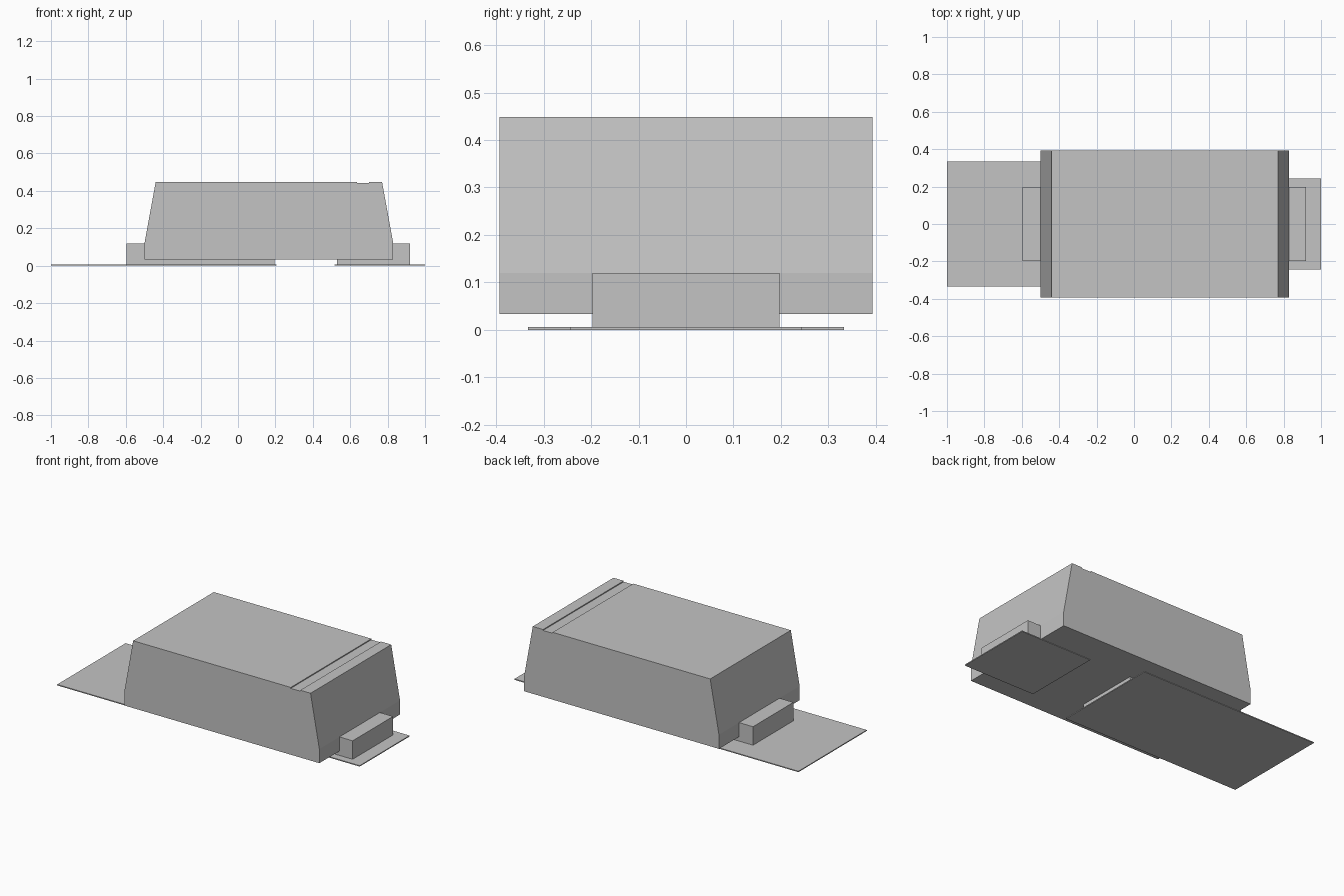
import bpy, bmesh

cube = bpy.data.objects.get("Cube")
if cube:
    bpy.data.objects.remove(cube, do_unlink=True)

grey = bpy.data.materials.new("plain grey")
grey.use_nodes = True
colour = (0.55, 0.55, 0.55, 1)
grey.diffuse_color = colour
grey.node_tree.nodes["Principled BSDF"].inputs["Base Color"].default_value = colour


def extrude_profile(name, points, half_depth):
    """Extrude a closed x-z outline symmetrically along y."""
    bm = bmesh.new()
    face = bm.faces.new([bm.verts.new((x, -half_depth, z)) for x, z in points])
    result = bmesh.ops.extrude_face_region(bm, geom=[face])
    moved = [v for v in result["geom"] if isinstance(v, bmesh.types.BMVert)]
    bmesh.ops.translate(bm, vec=(0, 2 * half_depth, 0), verts=moved)
    bmesh.ops.recalc_face_normals(bm, faces=bm.faces)
    mesh = bpy.data.meshes.new(name)
    bm.to_mesh(mesh)
    bm.free()
    mesh.materials.append(grey)
    obj = bpy.data.objects.new(name, mesh)
    bpy.context.collection.objects.link(obj)
    return obj


PAD_TOP, BODY_BOTTOM, LEAD_TOP, BODY_TOP = 0.006, 0.033, 0.12, 0.448

# Tapered body with a shallow marking groove across the top
extrude_profile("body", [
    (-0.50, BODY_BOTTOM), (0.83, BODY_BOTTOM), (0.83, LEAD_TOP),
    (0.77, BODY_TOP), (0.70, BODY_TOP), (0.70, BODY_TOP - 0.006),
    (0.635, BODY_TOP - 0.006), (0.635, BODY_TOP),
    (-0.44, BODY_TOP), (-0.50, LEAD_TOP)], 0.393)


# Folded leads: an upright end block and a foot running under the body
def lead(name, outer, wall, inner):
    extrude_profile(name, [
        (outer, PAD_TOP), (inner, PAD_TOP), (inner, BODY_BOTTOM),
        (wall, BODY_BOTTOM), (wall, LEAD_TOP), (outer, LEAD_TOP)], 0.197)


lead("long_lead", -0.595, -0.50, 0.195)
lead("short_lead", 0.92, 0.83, 0.53)


# Thin solder pads on the ground
def pad(name, x0, x1, half_depth):
    extrude_profile(name, [(x0, 0), (x1, 0), (x1, PAD_TOP), (x0, PAD_TOP)], half_depth)


pad("large_pad", -1.0, 0.205, 0.333)
pad("small_pad", 0.515, 1.0, 0.243)
